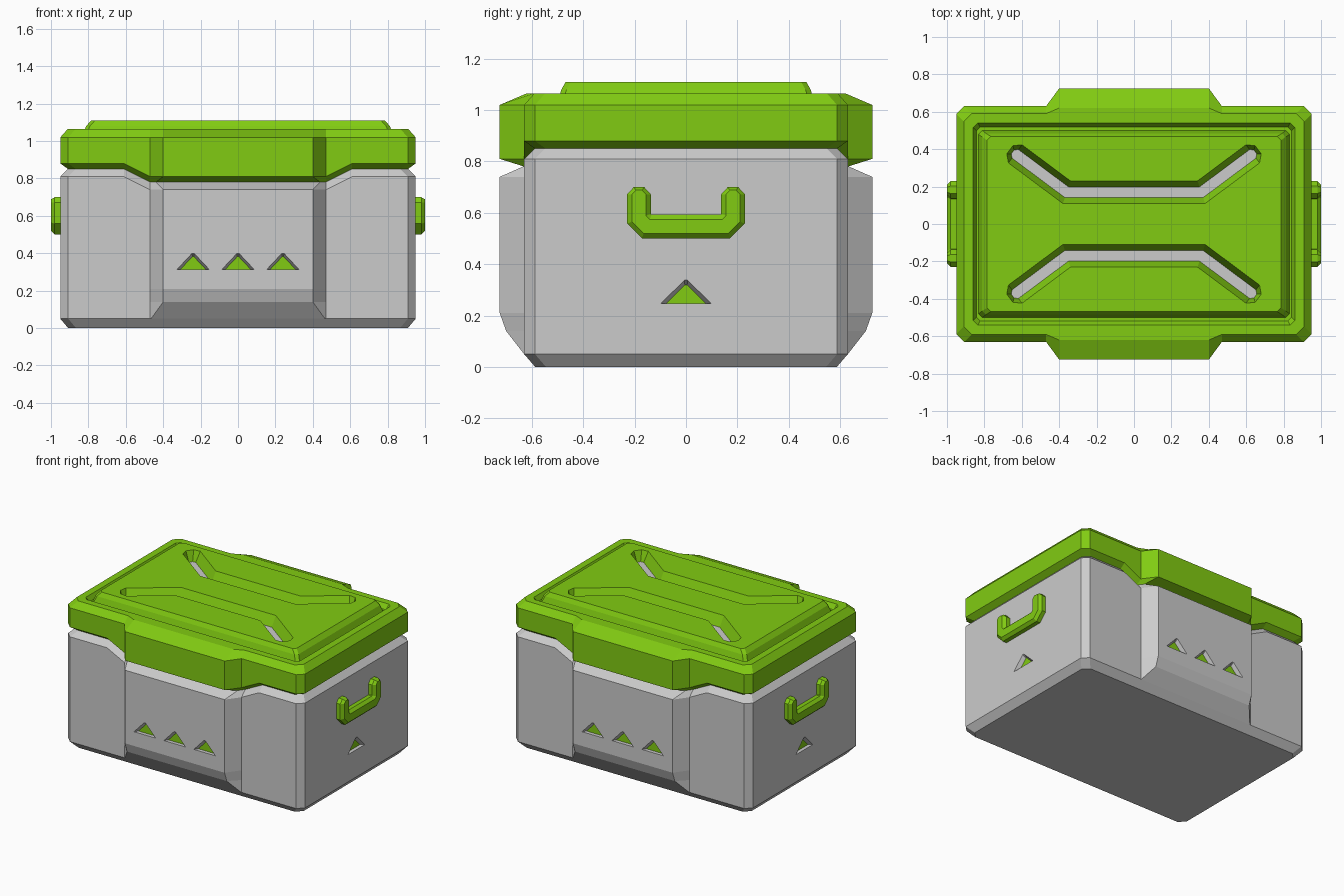
import bpy, bmesh
from mathutils import Vector

if "Cube" in bpy.data.objects:
    bpy.data.objects.remove(bpy.data.objects["Cube"])

green = bpy.data.materials.new("green")
green.diffuse_color = (0.22, 0.60, 0.006, 1)
green.use_nodes = True
green.node_tree.nodes["Principled BSDF"].inputs["Base Color"].default_value = green.diffuse_color


def build(name, stacks, mat=None):
    """One object from stacks of equal-length 3D loops, each lofted and capped."""
    bm = bmesh.new()
    for loops in stacks:
        rings = [[bm.verts.new(p) for p in loop] for loop in loops]
        for a, b in zip(rings, rings[1:]):
            for i in range(len(a)):
                j = (i + 1) % len(a)
                bm.faces.new((a[i], a[j], b[j], b[i]))
        bm.faces.new(rings[0])
        bm.faces.new(rings[-1])
    bmesh.ops.recalc_face_normals(bm, faces=bm.faces)
    mesh = bpy.data.meshes.new(name)
    bm.to_mesh(mesh)
    bm.free()
    ob = bpy.data.objects.new(name, mesh)
    bpy.context.collection.objects.link(ob)
    if mat:
        mesh.materials.append(mat)
    return ob


def cut(ob, cutter):
    mod = ob.modifiers.new("cut", 'BOOLEAN')
    mod.operation = 'DIFFERENCE'
    mod.solver = 'EXACT'
    mod.object = cutter
    cutter.hide_render = True
    bpy.context.view_layer.objects.active = ob
    bpy.ops.object.modifier_apply(modifier=mod.name)
    bpy.data.objects.remove(cutter)


def outline(z, x, y, bx=0.40, by=None, dip=0.0, c=0.042):
    """Chamfered plan outline with a front/back bulge; dip lowers the middle."""
    by = y if by is None else by
    q = [(bx, by), (0.47, y), (0.61, y), (x - c, y), (x, y - c)]
    loop = []
    for sx, sy, pts in ((1, -1, q), (1, 1, q[::-1]), (-1, 1, q), (-1, -1, q[::-1])):
        loop += [(sx * px, sy * py, z - (dip if px < 0.48 else 0)) for px, py in pts]
    return loop


def stroke(path, w):
    """2D outline of a path with half width w, mitred bends and chamfered ends."""
    pts = [Vector(p) for p in path]
    dirs = [(b - a).normalized() for a, b in zip(pts, pts[1:])]
    perp = lambda d: Vector((-d.y, d.x))
    left, right = [], []
    for i, p in enumerate(pts):
        n1, n2 = perp(dirs[max(i - 1, 0)]), perp(dirs[min(i, len(dirs) - 1)])
        off = (n1 + n2) / (1 + n1.dot(n2)) * w
        left.append(p + off)
        right.append(p - off)
    end = lambda p, d: [p + d * w * 0.6 + perp(d) * w * 0.45,
                        p + d * w * 0.6 - perp(d) * w * 0.45]
    return left + end(pts[-1], dirs[-1]) + right[::-1] + end(pts[0], -dirs[0])


# Grey tub with bulged front and back
body = build("body", [[
    outline(0.0, 0.908, 0.587, bx=0.46),
    outline(0.05, 0.95, 0.63, bx=0.465),
    outline(0.14, 0.95, 0.63, by=0.70),
    outline(0.21, 0.95, 0.63, by=0.725),
    outline(0.81, 0.95, 0.63, by=0.725, dip=0.07),
    outline(0.852, 0.908, 0.588, bx=0.44, by=0.63, dip=0.07),
]])

# Lid with sloped rim and a groove around the raised panel
build("lid", [[
    outline(0.85, 0.908, 0.588, bx=0.44, by=0.63, dip=0.07),
    outline(0.88, 0.95, 0.63, by=0.725, dip=0.07),
    outline(1.02, 0.95, 0.63, by=0.725),
    outline(1.065, 0.91, 0.59, by=0.62),
    outline(1.065, 0.86, 0.54, c=0.025),
    outline(1.03, 0.842, 0.518, c=0.02),
]], green)

panel = build("lid_panel", [[
    outline(1.02, 0.835, 0.503, c=0.02),
    outline(1.08, 0.812, 0.485, c=0.02),
    outline(1.11, 0.785, 0.468, c=0.02),
]], green)

# Two bent channels in the panel with grey floors
paths = [[(x, s * y) for x, y in ((-0.635, 0.375), (-0.36, 0.17), (0.36, 0.17), (0.635, 0.375))]
         for s in (1, -1)]


def channels(layers):
    return [[[(p.x, p.y, z) for p in stroke(path, w)] for z, w in layers] for path in paths]


cut(panel, build("channel_cutter", channels([(1.0, 0.026), (1.03, 0.027), (1.13, 0.069)])))
build("channel_floors", channels([(1.02, 0.029), (1.034, 0.029)]))

# Triangular vents: three front and back, one on each end
spots = []
for s in (1, -1):
    for cx in (-0.24, 0, 0.24):
        spots.append((lambda u, v, d, s=s, cx=cx: (cx + u, s * (0.725 - d), v), 0.087, 0.31, 0.087))
    spots.append((lambda u, v, d, s=s: (s * (0.95 - d), u, v), 0.097, 0.245, 0.09))


def vents(layers):
    return [[[place(u * k * hw, z0 + 0.003 + v * k * h, d)
              for u, v in ((-1, 0), (1, 0), (0.06, 1), (-0.06, 1))] for d, k in layers]
            for place, hw, z0, h in spots]


cut(body, build("vent_cutter", vents([(-0.01, 1.0), (0.0, 1.0), (0.03, 0.77)])))
build("vent_panels", vents([(0.04, 0.79), (0.026, 0.79)]), green)

# U-shaped handle on each end
u_path = [(-0.183, 0.672), (-0.183, 0.577), (-0.153, 0.547),
          (0.153, 0.547), (0.183, 0.577), (0.183, 0.672)]
for side, s in (("left", -1), ("right", 1)):
    build("handle_" + side, [[[(s * x, p.x, p.y) for p in stroke(u_path, w)]
                              for x, w in ((0.94, 0.046), (0.98, 0.046), (1.0, 0.027))]], green)
